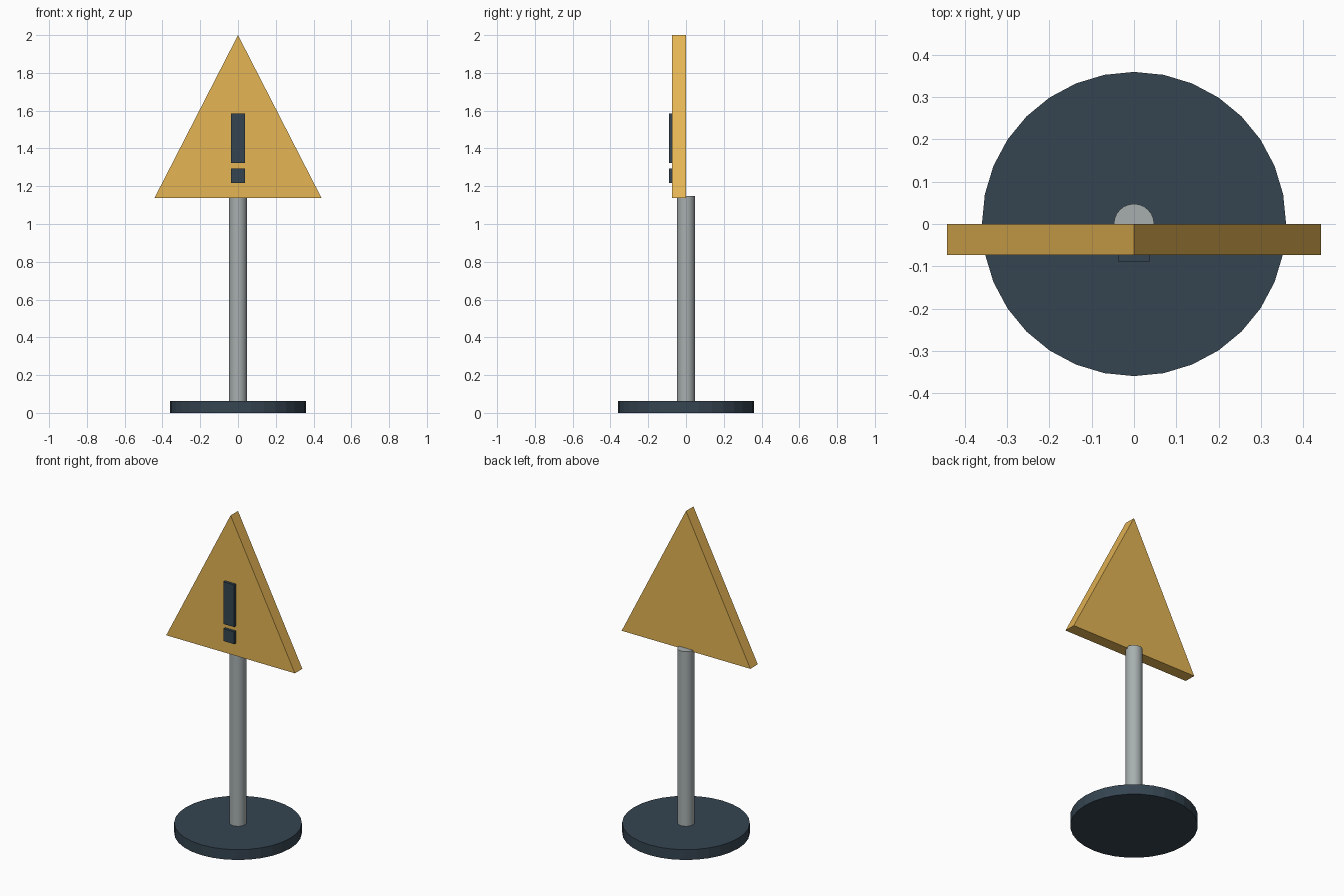
import bpy
import bmesh
from mathutils import Matrix, Vector

default = bpy.data.objects.get("Cube")
if default:
    bpy.data.objects.remove(default, do_unlink=True)


def material(name, color):
    mat = bpy.data.materials.new(name)
    mat.use_nodes = True
    mat.diffuse_color = (*color, 1)
    mat.node_tree.nodes["Principled BSDF"].inputs["Base Color"].default_value = (*color, 1)
    return mat


amber = material("amber", (0.78, 0.46, 0.09))
slate = material("dark slate", (0.036, 0.059, 0.082))
grey = material("steel grey", (0.39, 0.43, 0.43))


def add_object(name, bm, mat):
    bmesh.ops.recalc_face_normals(bm, faces=bm.faces[:])
    mesh = bpy.data.meshes.new(name)
    bm.to_mesh(mesh)
    bm.free()
    mesh.materials.append(mat)
    obj = bpy.data.objects.new(name, mesh)
    bpy.context.collection.objects.link(obj)
    return obj


def cylinder(name, radius, bottom, top, sides, mat):
    bm = bmesh.new()
    bmesh.ops.create_cone(bm, cap_ends=True, segments=sides, radius1=radius,
                          radius2=radius, depth=top - bottom,
                          matrix=Matrix.Translation((0, 0, (bottom + top) / 2)))
    return add_object(name, bm, mat)


def plate(name, outline, front, back, mat):
    """Extrude an (x, z) outline from y = front to y = back."""
    bm = bmesh.new()
    face = bm.faces.new([bm.verts.new((x, front, z)) for x, z in outline])
    result = bmesh.ops.extrude_face_region(bm, geom=[face], use_keep_orig=True)
    verts = [v for v in result["geom"] if isinstance(v, bmesh.types.BMVert)]
    bmesh.ops.translate(bm, verts=verts, vec=Vector((0, back - front, 0)))
    return add_object(name, bm, mat)


# Round foot and post
cylinder("base", 0.359, 0, 0.064, 32, slate)
post = cylinder("post", 0.0475, 0.05, 1.148, 24, grey)
for poly in post.data.polygons:
    poly.use_smooth = abs(poly.normal.z) < 0.5
for edge in post.data.edges:
    a, b = (post.data.vertices[i].co.z for i in edge.vertices)
    edge.use_edge_sharp = abs(a - b) < 0.01

# Triangular board
plate("warning_board", [(-0.442, 1.138), (0.442, 1.138), (0, 2)], -0.073, 0, amber)

# Raised warning mark: tall bar over a square dot
half = 0.037
for name, low, high in (("mark_bar", 1.323, 1.585), ("mark_dot", 1.217, 1.294)):
    plate(name, [(-half, low), (half, low), (half, high), (-half, high)],
          -0.09, -0.07, slate)
